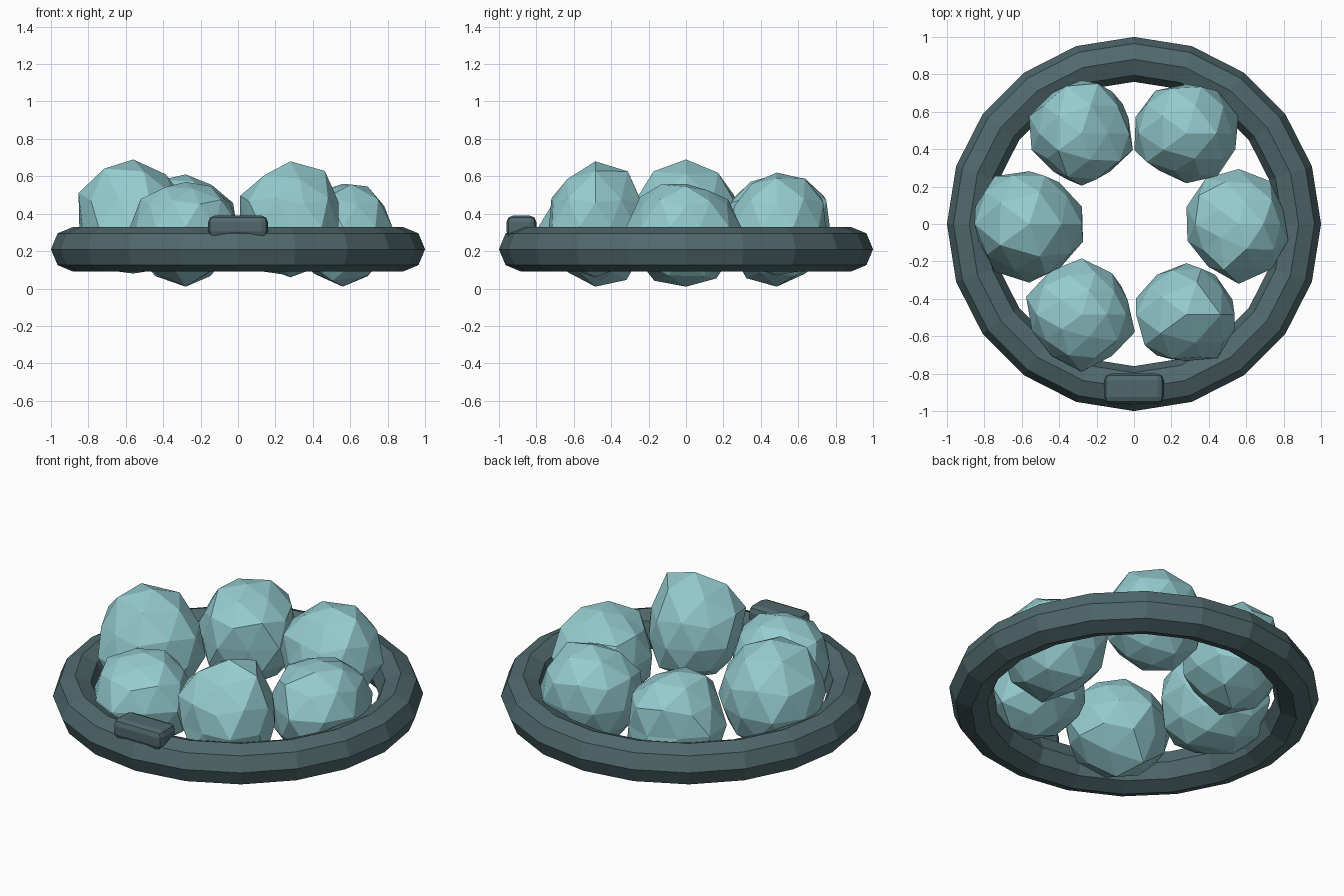
import bpy, bmesh, math, random
from mathutils import Vector

cube = bpy.data.objects.get("Cube")
if cube:
    bpy.data.objects.remove(cube, do_unlink=True)


def make_material(name, colour):
    mat = bpy.data.materials.new(name)
    mat.use_nodes = True
    mat.diffuse_color = colour
    mat.node_tree.nodes["Principled BSDF"].inputs["Base Color"].default_value = colour
    return mat


def add_object(name, bm, mat, location):
    bmesh.ops.recalc_face_normals(bm, faces=bm.faces)
    mesh = bpy.data.meshes.new(name)
    bm.to_mesh(mesh)
    bm.free()
    mesh.materials.append(mat)
    obj = bpy.data.objects.new(name, mesh)
    obj.location = location
    bpy.context.collection.objects.link(obj)
    return obj


slate = make_material("dark slate", (0.08, 0.14, 0.15, 1))
stone = make_material("pale teal stone", (0.30, 0.60, 0.63, 1))

# Band: a faceted torus
bpy.ops.mesh.primitive_torus_add(major_segments=20, minor_segments=8,
                                 major_radius=0.88, minor_radius=0.12,
                                 location=(0, 0, 0.21))
band = bpy.context.object
band.name = "band"
band.data.materials.append(slate)
bpy.ops.object.shade_flat()

# Clasp: a rounded block sitting on the front of the band
bm = bmesh.new()
bmesh.ops.create_cube(bm, size=1)
bmesh.ops.scale(bm, vec=(0.32, 0.16, 0.12), verts=bm.verts)
bmesh.ops.bevel(bm, geom=bm.edges[:], offset=0.035, segments=2,
                profile=0.5, affect='EDGES')
add_object("clasp", bm, slate, (0, -0.88, 0.33))


def add_stone(name, angle, reach, seed):
    """Rough icosphere; reach holds its radius toward +x, -x, +y, -y, +z, -z."""
    rng = random.Random(seed)
    bm = bmesh.new()
    bmesh.ops.create_icosphere(bm, subdivisions=2, radius=1)
    for v in bm.verts:
        n = v.co.normalized()
        radius = sum(n[i] ** 2 * reach[2 * i + (n[i] < 0)] for i in range(3))
        if abs(n.z) < 0.99:
            radius *= 1 + rng.uniform(-0.09, 0.07)
        v.co = n * radius
    centre = Vector((math.cos(angle), math.sin(angle), 0)) * 0.56
    add_object(name, bm, stone, centre + Vector((0, 0, 0.33)))


# Six stones spaced evenly inside the band
stones = {
    "left_stone": (.27, .30, .28, .31, .23, .32),
    "back_left_stone": (.29, .28, .28, .26, .29, .26),
    "back_right_stone": (.28, .28, .30, .27, .28, .32),
    "right_stone": (.29, .31, .30, .30, .36, .25),
    "front_right_stone": (.28, .30, .30, .29, .24, .32),
    "front_left_stone": (.28, .28, .27, .26, .35, .27),
}
for i, (name, reach) in enumerate(stones.items()):
    add_stone(name, i * math.pi / 3, reach, i + 3)
